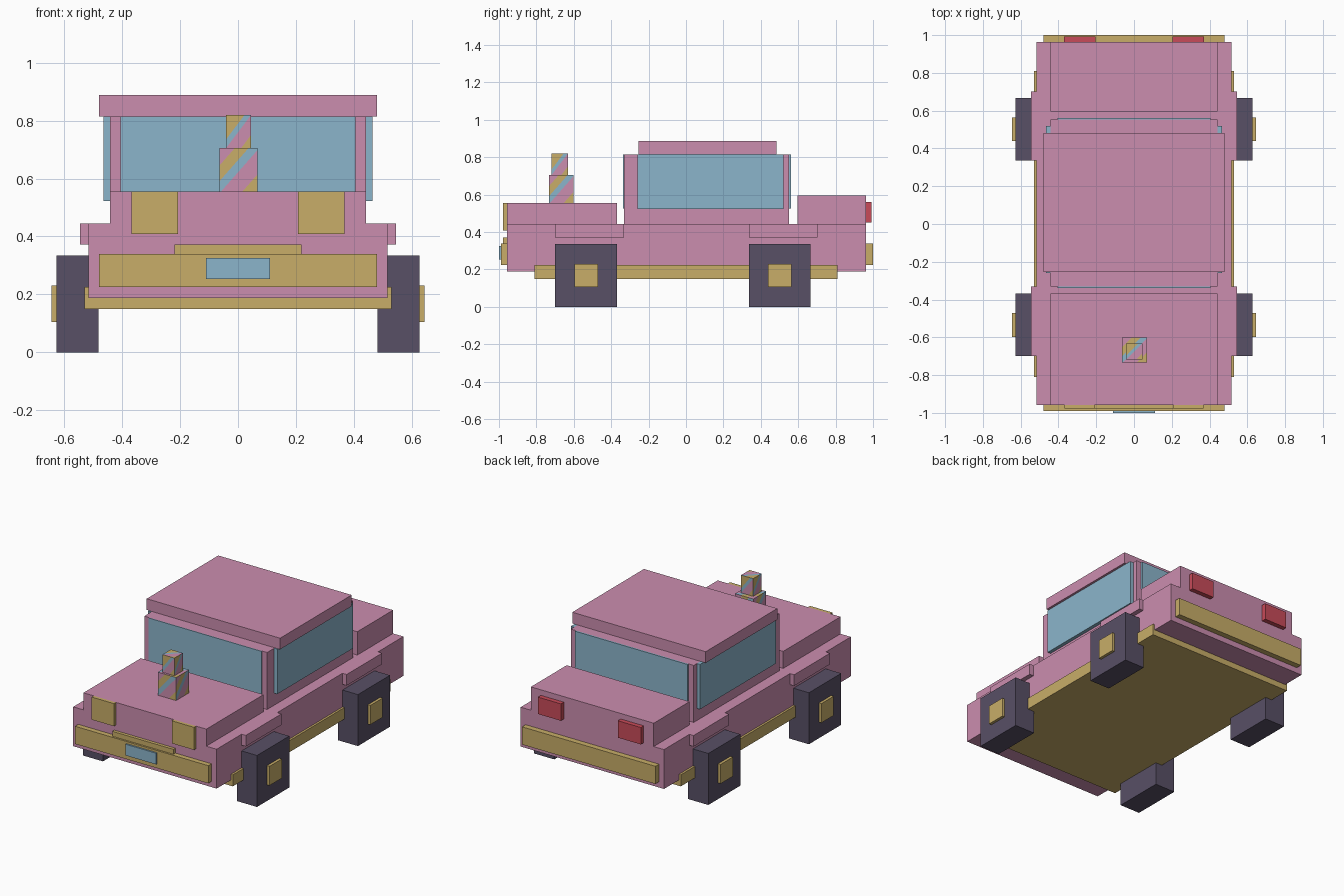
import bpy, bmesh
from mathutils import Vector

cube = bpy.data.objects.get("Cube")
if cube:
    bpy.data.objects.remove(cube, do_unlink=True)


def material(name, rgb):
    m = bpy.data.materials.new(name)
    m.use_nodes = True
    m.diffuse_color = (*rgb, 1)
    m.node_tree.nodes["Principled BSDF"].inputs["Base Color"].default_value = (*rgb, 1)
    return m


PINK = material("pink_paint", (0.60, 0.27, 0.43))
GOLD = material("gold_trim", (0.58, 0.42, 0.14))
BLUE = material("blue_glass", (0.26, 0.46, 0.60))
DARK = material("dark_rubber", (0.098, 0.080, 0.133))
RED = material("red_lamp", (0.58, 0.07, 0.10))


def finish(name, bm, mats):
    mesh = bpy.data.meshes.new(name)
    bm.to_mesh(mesh)
    bm.free()
    for m in mats:
        mesh.materials.append(m)
    ob = bpy.data.objects.new(name, mesh)
    bpy.context.collection.objects.link(ob)
    return ob


def box(name, mat, x, y, z):
    """Box from (min, max) ranges along each axis."""
    bm = bmesh.new()
    bmesh.ops.create_cube(bm, size=1)
    for v in bm.verts:
        v.co = [sum(r) / 2 + c * (r[1] - r[0]) for c, r in zip(v.co, (x, y, z))]
    return finish(name, bm, [mat])


def pair(name, mat, x, y, z):
    """The same box on the left (+x) and the right (-x)."""
    box("left_" + name, mat, x, y, z)
    box("right_" + name, mat, (-x[1], -x[0]), y, z)


def wide(name, mat, half, y, z):
    box(name, mat, (-half, half), y, z)


def striped_block(name, centre, size, bands):
    """Box whose faces are each cut into diagonal bands: (end, material index)."""
    bm = bmesh.new()
    X, Y, Z = Vector((1, 0, 0)), Vector((0, 1, 0)), Vector((0, 0, 1))
    size = Vector(size)
    for u, v in ((X, Z), (-X, Z), (Y, Z), (-Y, Z), (X, Y), (X, -Y)):
        n = u.cross(v)
        du, dv, dn = (a * abs(a.dot(size)) / 2 for a in (u, v, n))
        mid = Vector(centre) + dn
        face = bm.faces.new([bm.verts.new(mid + a * du + b * dv)
                             for a, b in ((-1, -1), (1, -1), (1, 1), (-1, 1))])
        # t runs from 0 at the upper left corner to 1 at the lower right
        grad = du / (4 * du.length_squared) - dv / (4 * dv.length_squared)
        faces = [face]
        for end, _ in bands[:-1]:
            point = mid + grad * ((end - 0.5) / grad.length_squared)
            geom = set(faces)
            for f in faces:
                geom.update(f.edges)
                geom.update(f.verts)
            cut = bmesh.ops.bisect_plane(bm, geom=list(geom), plane_co=point, plane_no=grad)
            faces = [g for g in cut["geom"] if isinstance(g, bmesh.types.BMFace)]
        for f in faces:
            t = 0.5 + grad.dot(f.calc_center_median() - mid)
            f.material_index = next((i for end, i in bands if t < end), bands[-1][1])
    finish(name, bm, [PINK, GOLD, BLUE])


# Chassis and body
wide("chassis", GOLD, 0.53, (-0.81, 0.81), (0.15, 0.225))
wide("lower_body", PINK, 0.516, (-0.957, 0.963), (0.188, 0.444))
wide("hood", PINK, 0.442, (-0.957, -0.368), (0.444, 0.555))
wide("trunk", PINK, 0.442, (0.595, 0.963), (0.444, 0.596))
wide("cabin", PINK, 0.442, (-0.332, 0.552), (0.444, 0.815))
wide("roof", PINK, 0.48, (-0.253, 0.483), (0.815, 0.888))

# Windows
wide("windshield", BLUE, 0.406, (-0.338, -0.332), (0.525, 0.815))
wide("rear_window", BLUE, 0.406, (0.552, 0.562), (0.525, 0.815))
pair("side_window", BLUE, (0.442, 0.465), (-0.26, 0.52), (0.523, 0.815))

# Fenders, wheels and hubs
for end, yf, yw in (("front", (-0.70, -0.332), (-0.70, -0.368)),
                    ("rear", (0.337, 0.702), (0.337, 0.666))):
    pair(end + "_fender", PINK, (0.516, 0.546), yf, (0.372, 0.444))
    pair(end + "_wheel", DARK, (0.482, 0.627), yw, (0, 0.335))
    mid = sum(yw) / 2
    pair(end + "_hub", GOLD, (0.62, 0.645), (mid - 0.063, mid + 0.063), (0.105, 0.23))

# Front and rear trim
wide("front_bumper", GOLD, 0.48, (-0.99, -0.95), (0.225, 0.34))
wide("grille_bar", GOLD, 0.22, (-0.978, -0.95), (0.34, 0.372))
wide("front_plate", BLUE, 0.11, (-1.0, -0.99), (0.253, 0.326))
wide("rear_bumper", GOLD, 0.48, (0.95, 1.0), (0.225, 0.34))
pair("headlight", GOLD, (0.208, 0.368), (-0.978, -0.957), (0.408, 0.555))
pair("taillight", RED, (0.205, 0.37), (0.963, 0.993), (0.45, 0.56))

# Striped hood ornament
striped_block("ornament_base", (0.002, -0.667, 0.63), (0.132, 0.132, 0.15),
              [(0.2, 0), (0.38, 1), (0.52, 2), (0.8, 0), (1, 1)])
striped_block("ornament_top", (0.002, -0.675, 0.7625), (0.087, 0.087, 0.115),
              [(0.37, 1), (0.5, 2), (0.8, 0), (1, 1)])
